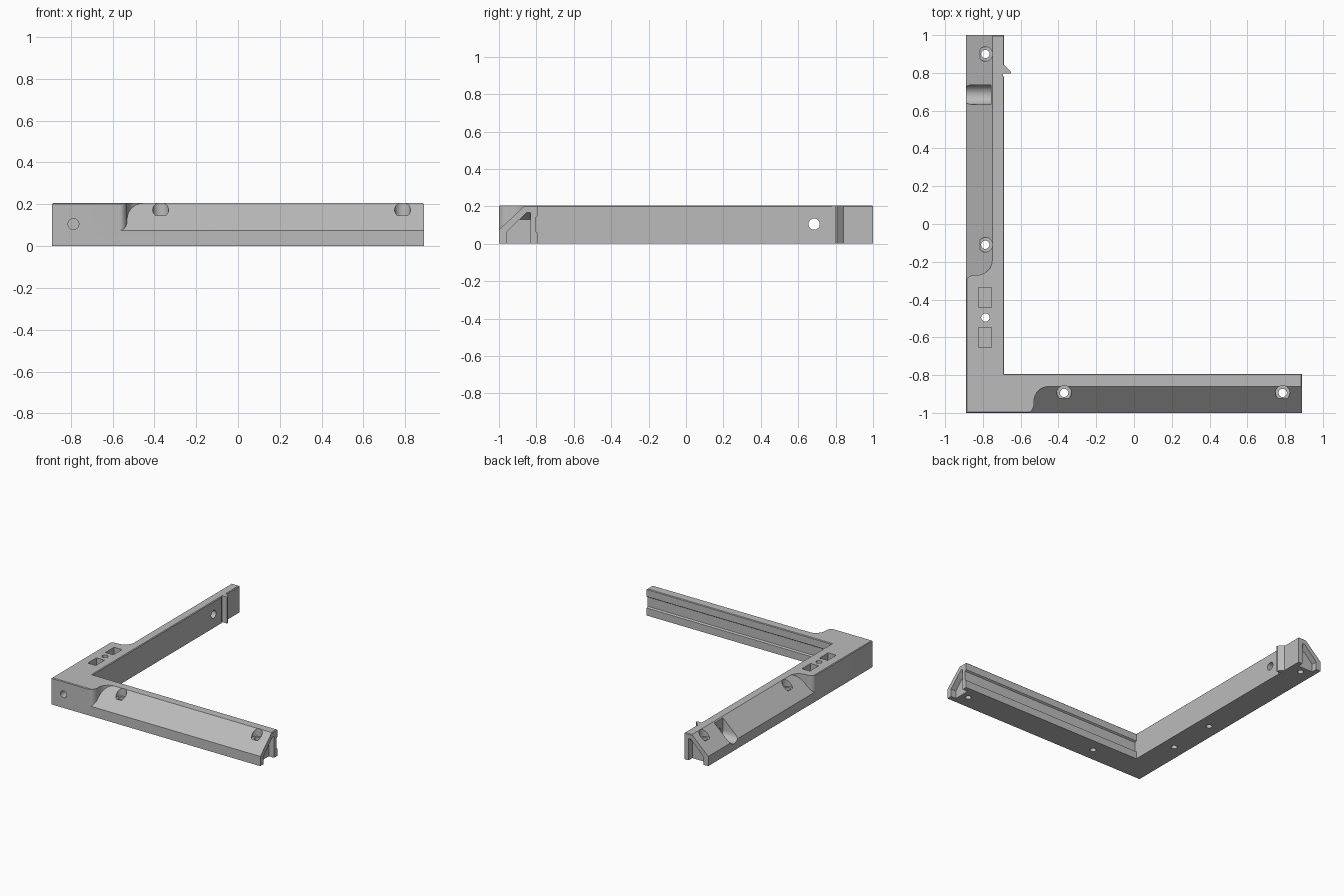
import bpy, bmesh, math
from mathutils import Vector

cube = bpy.data.objects.get("Cube")
if cube:
    bpy.data.objects.remove(cube, do_unlink=True)

X0, Y0, H = -0.89, -1.0, 0.205      # outer corner and height

grey = bpy.data.materials.new("light grey plastic")
grey.use_nodes = True
grey.diffuse_color = (0.5, 0.5, 0.5, 1)
grey.node_tree.nodes["Principled BSDF"].inputs["Base Color"].default_value = (0.5, 0.5, 0.5, 1)


# Arm coordinates: u along the arm, v inwards from its outer side, z up
def side_arm(u, v, z):
    return Vector((X0 + v, Y0 + u, z))


def front_arm(u, v, z):
    return Vector((X0 + u, Y0 + v, z))


def loft(name, ring_a, ring_b):
    """Solid between two rings with matching points."""
    bm = bmesh.new()
    a = [bm.verts.new(p) for p in ring_a]
    b = [bm.verts.new(p) for p in ring_b]
    n = len(a)
    bm.faces.new(a)
    bm.faces.new(b[::-1])
    for i in range(n):
        j = (i + 1) % n
        bm.faces.new((a[i], b[i], b[j], a[j]))
    bmesh.ops.recalc_face_normals(bm, faces=bm.faces)
    mesh = bpy.data.meshes.new(name)
    bm.to_mesh(mesh)
    bm.free()
    obj = bpy.data.objects.new(name, mesh)
    bpy.context.collection.objects.link(obj)
    mesh.materials.append(grey)
    return obj


def along(name, arm, profile, u0, u1):
    return loft(name, [arm(u0, v, z) for v, z in profile], [arm(u1, v, z) for v, z in profile])


def upright(name, arm, plan, z0, z1):
    return loft(name, [arm(u, v, z0) for u, v in plan], [arm(u, v, z1) for u, v in plan])


def rod(name, start, end, radius, sides=32):
    """Cylinder between two points."""
    axis = (end - start).normalized()
    s = axis.orthogonal().normalized()
    t = axis.cross(s)
    ring = [(s * math.cos(k) + t * math.sin(k)) * radius
            for k in (i * math.tau / sides for i in range(sides))]
    return loft(name, [start + r for r in ring], [end + r for r in ring])


def combine(target, tool, operation="DIFFERENCE"):
    mod = target.modifiers.new("cut", "BOOLEAN")
    mod.operation, mod.solver, mod.object = operation, "EXACT", tool
    bpy.context.view_layer.objects.active = target
    bpy.ops.object.modifier_apply(modifier=mod.name)
    bpy.data.objects.remove(tool, do_unlink=True)


# L-shaped body with finely bevelled top edges
outline = [(0, 0), (1.78, 0), (1.78, 0.207), (0.203, 0.207), (0.203, 2), (0, 2)]
body = upright("corner_bracket", front_arm, outline, 0, H)
bm = bmesh.new()
bm.from_mesh(body.data)
rim = [e for e in bm.edges if all(v.co.z > H - 0.001 for v in e.verts)]
bmesh.ops.bevel(bm, geom=rim, offset=0.005, segments=1, affect="EDGES")
bm.to_mesh(body.data)
bm.free()

# Sloped outer sides, each ending in an S-shaped shoulder
for arm, length, start in ((front_arm, 1.78, 0.36), (side_arm, 2.0, 0.73)):
    inner_arc = [(start + 0.08 - 0.08 * math.sin(k), 0.06 + 0.08 * math.cos(k))
                 for k in (i * math.pi / 20 for i in range(11))]
    outer_arc = [(start - 0.035 + 0.035 * math.cos(k), 0.05 - 0.05 * math.sin(k))
                 for k in (i * math.pi / 16 for i in range(9))]
    plan = ([(length + 0.1, 0.2), (start + 0.08, 0.2)] + inner_arc + outer_arc
            + [(start - 0.035, -0.05), (length + 0.1, -0.05)])
    slope = along("slope_cutter", arm, [(-0.04, 0.0379), (0.18, 0.2421), (0.18, 0.4), (-0.04, 0.4)],
                  start - 0.2, length + 0.05)
    combine(slope, upright("shoulder_cutter", arm, plan, -0.1, 0.5), "INTERSECT")
    combine(body, slope)

    # Open recess in the arm end, with a slanted ceiling
    mouth = [(0.04, -0.02), (0.04, 0.06), (0.11, 0.13), (0.148, 0.168), (0.168, 0.168), (0.168, -0.02)]
    back = [(v, min(z, 0.13)) for v, z in mouth]
    combine(body, loft("end_recess", [arm(length + 0.001, v, z) for v, z in mouth],
                       [arm(length - 0.045, v, z) for v, z in back]))

# Long groove on the inner face of the front arm
combine(body, along("groove", front_arm, [(0.22, 0.155), (0.195, 0.138), (0.195, 0.066), (0.22, 0.05)],
                    0.203, 1.9))

# Rounded slot open upwards on the outside of the side arm
half = 0.052
slot = [(1.685 + half * math.cos(k), 0.105 + half * math.sin(k))
        for k in (math.pi + i * math.pi / 16 for i in range(17))]
slot += [(1.685 + half, 0.3), (1.685 - half, 0.3)]
combine(body, loft("slot", [side_arm(u, -0.05, z) for u, z in slot],
                   [side_arm(u, 0.132, z) for u, z in slot]))

# Vertical screw holes, most with a wide flat-bottomed seat
for arm, u, v, seat in ((side_arm, 1.9, 0.103, True), (side_arm, 0.89, 0.103, True),
                        (side_arm, 0.505, 0.103, False), (front_arm, 0.52, 0.106, True),
                        (front_arm, 1.677, 0.106, True)):
    combine(body, rod("screw_hole", arm(u, v, -0.1), arm(u, v, 0.3), 0.022))
    if seat:
        combine(body, rod("screw_seat", arm(u, v, 0.145), arm(u, v, 0.3), 0.038))

# Horizontal holes: blind in the front corner, through in the side arm
combine(body, rod("corner_hole", front_arm(0.103, -0.1, 0.105), front_arm(0.103, 0.2, 0.105), 0.026))
combine(body, rod("side_hole", side_arm(1.685, 0.1, 0.105), side_arm(1.685, 0.3, 0.105), 0.03))

# Rectangular pockets beside the middle screw hole
for u in (0.398, 0.612):
    w, d = 0.053, 0.034
    pocket = [(u - w, 0.102 - d), (u + w, 0.102 - d), (u + w, 0.102 + d), (u - w, 0.102 + d)]
    combine(body, upright("pocket", side_arm, pocket, 0.1, 0.3))

# Upright wedge catch with a thin relief next to it
combine(body, upright("relief", side_arm, [(1.78, 0.197), (1.797, 0.197), (1.797, 0.25), (1.78, 0.25)], -0.1, 0.3))
catch = [(1.797, 0.19), (1.797, 0.238), (1.808, 0.238), (1.842, 0.203), (1.842, 0.19)]
combine(body, upright("catch", side_arm, catch, 0, H), "UNION")

# Smooth the curved cuts, keep the edges crisp
bpy.ops.object.select_all(action="DESELECT")
body.select_set(True)
bpy.context.view_layer.objects.active = body
bpy.ops.object.shade_smooth_by_angle(angle=math.radians(25))
